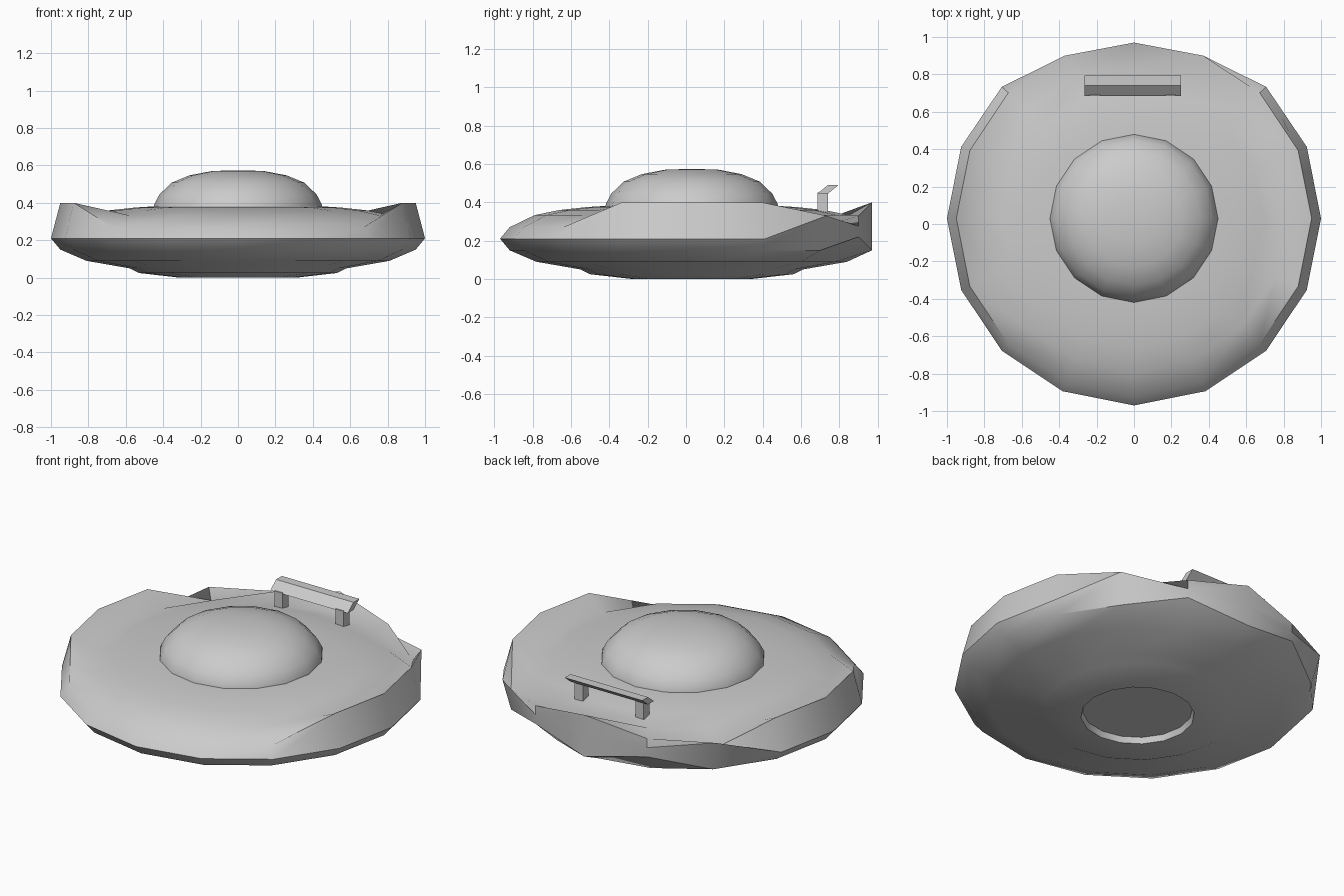
import bpy, bmesh, math

if "Cube" in bpy.data.objects:
    bpy.data.objects.remove(bpy.data.objects["Cube"])

N, CY = 16, 0.03


def finish(bm, name, angle=40):
    bmesh.ops.recalc_face_normals(bm, faces=bm.faces)
    me = bpy.data.meshes.new(name)
    bm.to_mesh(me)
    bm.free()
    ob = bpy.data.objects.new(name, me)
    bpy.context.collection.objects.link(ob)
    bpy.ops.object.select_all(action='DESELECT')
    ob.select_set(True)
    bpy.context.view_layer.objects.active = ob
    bpy.ops.object.shade_smooth_by_angle(angle=math.radians(angle))
    return ob


def lathe(profile, name, tweak=None, angle=40):
    """16-sided revolve; tweak(ring, side) may override a point."""
    bm = bmesh.new()
    rings = []
    for k, (r, z) in enumerate(profile):
        ring = []
        for i in range(N):
            a = math.tau * i / N
            co = (r * math.cos(a), CY + r * math.sin(a), z)
            if tweak:
                co = tweak(k, i) or co
            ring.append(bm.verts.new(co))
        rings.append(ring)
    for a, b in zip(rings, rings[1:]):
        for i in range(N):
            j = (i + 1) % N
            bm.faces.new((a[i], a[j], b[j], b[i]))
    bm.faces.new(rings[0])
    bm.faces.new(rings[-1])
    return finish(bm, name, angle)


# saucer hull: recess floor, underside, rim, upper deck
hull = [(0.30, 0.035), (0.31, 0.0), (0.53, 0.025), (0.58, 0.05), (0.81, 0.09),
        (0.95, 0.15), (1.0, 0.21), (0.95, 0.27), (0.82, 0.333), (0.69, 0.36),
        (0.55, 0.375), (0.44, 0.382)]
LOW, RIM, UP = 5, 6, 7


def shape_rim(k, i):
    a = math.tau * i / N
    side = 1 if math.cos(a) > 0 else -1
    # raised side fins
    if k == UP and i in (15, 0, 1, 7, 8, 9):
        return (0.95 * math.cos(a), CY + 0.95 * math.sin(a), 0.40)
    # flat upright tail panel
    if i == 4 and k in (LOW, RIM, UP):
        return (0, 0.97, {LOW: 0.15, RIM: 0.275, UP: 0.40}[k])
    if i in (3, 5) and k in (LOW, RIM, UP):
        return (0.37 * side, 0.90, {LOW: 0.22, RIM: 0.275, UP: 0.33}[k])
    # raised rear corners
    if i in (2, 6) and k == RIM:
        return (0.707 * side, 0.733, 0.33)


lathe(hull, "saucer_hull", shape_rim)

# canopy dome
lathe([(0.45, 0.375), (0.448, 0.392), (0.42, 0.445), (0.355, 0.508), (0.26, 0.547),
       (0.14, 0.57), (0.03, 0.574)], "canopy_dome")


def extrude_x(section, x0, x1, name):
    bm = bmesh.new()
    f = bm.faces.new([bm.verts.new((x0, y, z)) for y, z in section])
    g = bmesh.ops.extrude_face_region(bm, geom=[f])
    vs = [v for v in g["geom"] if isinstance(v, bmesh.types.BMVert)]
    bm.faces.ensure_lookup_table()
    bmesh.ops.translate(bm, verts=vs, vec=(x1 - x0, 0, 0))
    if f.is_valid and not any(len(e.link_faces) < 2 for e in f.edges):
        pass
    elif not f.is_valid:
        bmesh.ops.holes_fill(bm, edges=bm.edges)
    else:
        bmesh.ops.holes_fill(bm, edges=[e for e in bm.edges if e.is_boundary])
    return finish(bm, name, 20)


# rear spoiler: slanted blade on two posts
extrude_x([(0.685, 0.445), (0.74, 0.445), (0.795, 0.49), (0.74, 0.49)],
          -0.265, 0.25, "spoiler_blade")
for x, side in ((-0.21, "left"), (0.195, "right")):
    extrude_x([(0.685, 0.33), (0.74, 0.33), (0.74, 0.45), (0.685, 0.45)],
              x - 0.027, x + 0.027, "spoiler_post_" + side)
